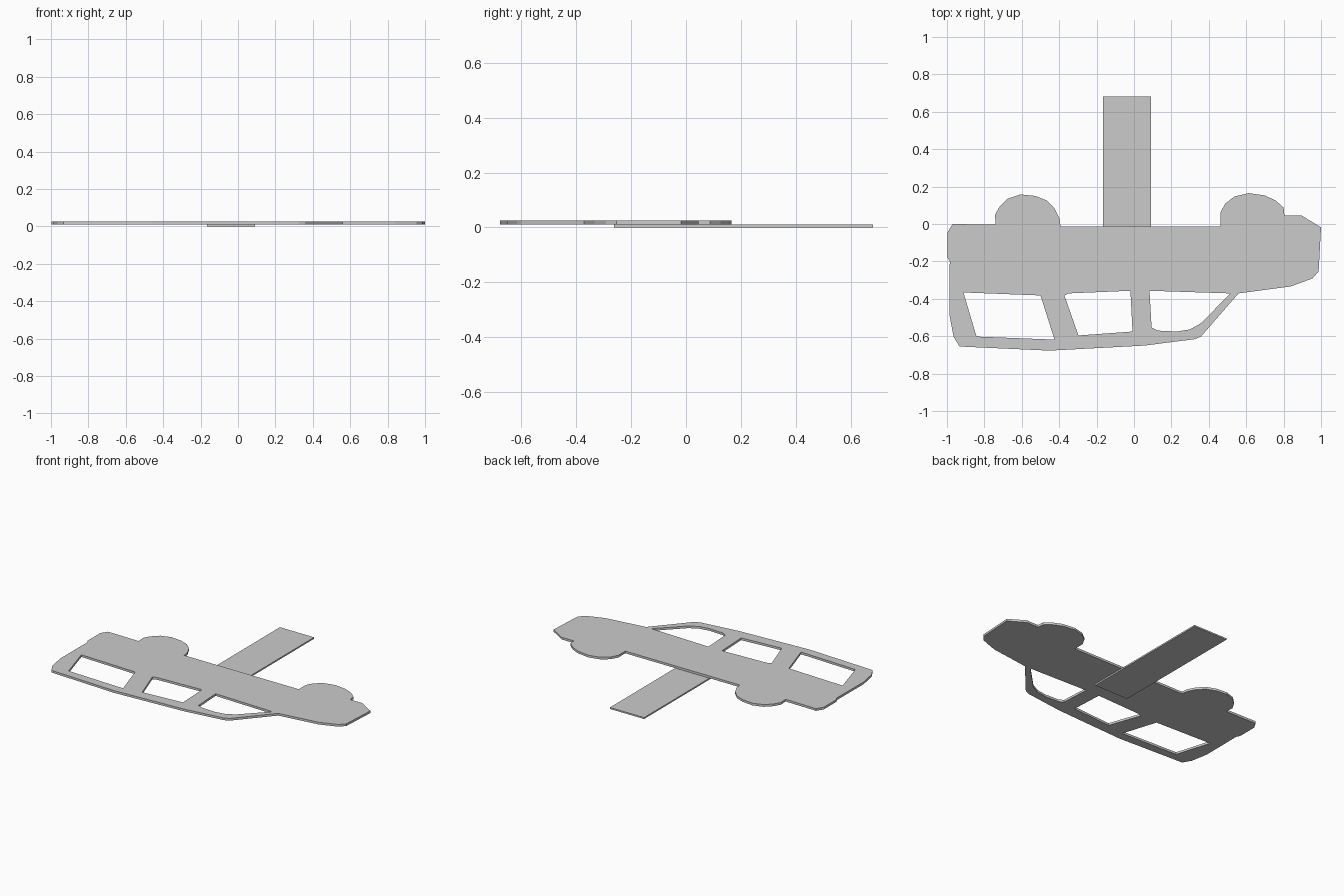
import bpy, bmesh

if "Cube" in bpy.data.objects:
    bpy.data.objects.remove(bpy.data.objects["Cube"])

# Vehicle silhouette: body, wheels and roof in one outline
outline = [
    (-.997, -.045), (-.97, 0), (-.74, -.004),
    # rear wheel
    (-.743, .05), (-.717, .095), (-.674, .136), (-.607, .158), (-.527, .15),
    (-.468, .126), (-.425, .083), (-.398, .03), (-.393, -.013),
    # sill and front wheel
    (.462, -.013), (.462, .062), (.489, .11), (.537, .147), (.612, .165),
    (.698, .153), (.757, .126), (.8, .088), (.804, .046),
    # nose and bonnet
    (.895, .046), (1, -.018), (.987, -.254), (.955, -.291), (.837, -.334),
    (.559, -.371),
    # windscreen and roof
    (.358, -.602), (.323, -.616), (.056, -.65), (-.452, -.677),
    (-.933, -.655), (-.965, -.602), (-.987, -.484), (-.985, -.2), (-.997, -.18),
]
windows = [
    [(-.912, -.366), (-.5, -.382), (-.425, -.618), (-.842, -.602)],
    [(-.372, -.382), (-.35, -.371), (-.019, -.357), (-.008, -.575), (-.297, -.596)],
    [(.083, -.357), (.516, -.371), (.356, -.532), (.297, -.564), (.227, -.575),
     (.126, -.57), (.094, -.554)],
]


def plate(name, loops, z0, z1):
    """Solid flat plate from an outline and optional hole loops."""
    curve = bpy.data.curves.new(name + "_profile", 'CURVE')
    curve.dimensions = '2D'
    curve.fill_mode = 'BOTH'
    curve.extrude = (z1 - z0) / 2
    for pts in loops:
        s = curve.splines.new('POLY')
        s.points.add(len(pts) - 1)
        for p, (x, y) in zip(s.points, pts):
            p.co = (x, y, 0, 1)
        s.use_cyclic_u = True
    temp = bpy.data.objects.new(name + "_profile", curve)
    bpy.context.collection.objects.link(temp)
    mesh = bpy.data.meshes.new_from_object(
        temp.evaluated_get(bpy.context.evaluated_depsgraph_get()))
    bpy.data.objects.remove(temp)
    bm = bmesh.new()
    bm.from_mesh(mesh)
    bmesh.ops.translate(bm, verts=bm.verts, vec=(0, 0, (z0 + z1) / 2))
    bmesh.ops.remove_doubles(bm, verts=bm.verts, dist=1e-4)
    bmesh.ops.recalc_face_normals(bm, faces=bm.faces)
    for f in bm.faces:
        f.smooth = False
    bm.to_mesh(mesh)
    bm.free()
    mesh.name = name
    obj = bpy.data.objects.new(name, mesh)
    bpy.context.collection.objects.link(obj)
    return obj


# Cut-out vehicle plate, resting on the handle strip
plate("vehicle_silhouette", [outline] + windows, .01, .025)

# Handle strip glued underneath
plate("handle_strip", [[(-.165, -.262), (.09, -.262), (.09, .682), (-.165, .682)]], 0, .01)
